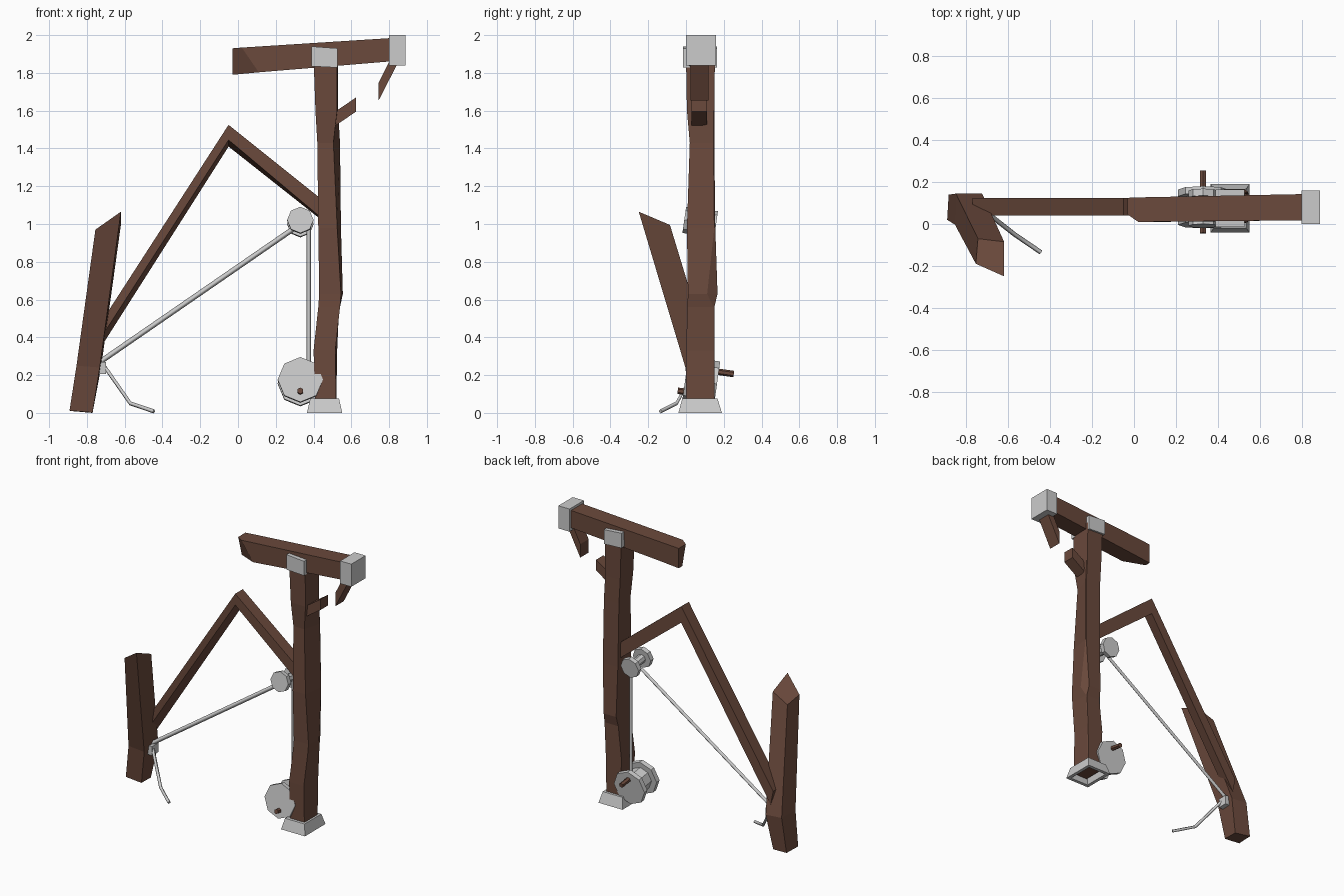
import bpy, bmesh, math
from mathutils import Vector

if "Cube" in bpy.data.objects:
    bpy.data.objects.remove(bpy.data.objects["Cube"])

wood = bpy.data.materials.new("dark_wood")
wood.diffuse_color = (0.145, 0.067, 0.045, 1)
wood.use_nodes = True
wood.node_tree.nodes["Principled BSDF"].inputs["Base Color"].default_value = wood.diffuse_color


def finish(name, bm, mat=None):
    bmesh.ops.recalc_face_normals(bm, faces=bm.faces)
    me = bpy.data.meshes.new(name)
    bm.to_mesh(me)
    bm.free()
    ob = bpy.data.objects.new(name, me)
    bpy.context.collection.objects.link(ob)
    if mat:
        me.materials.append(mat)
    return ob


def loft(name, rings, mat=wood):
    """Skin a closed solid through rings of equal point count."""
    bm = bmesh.new()
    vs = [[bm.verts.new(p) for p in r] for r in rings]
    n = len(rings[0])
    for a, b in zip(vs, vs[1:]):
        for i in range(n):
            j = (i + 1) % n
            bm.faces.new((a[i], a[j], b[j], b[i]))
    bm.faces.new(vs[0])
    bm.faces.new(vs[-1])
    return finish(name, bm, mat)


def rect(x0, x1, y0, y1, z):
    return [(x0, y0, z), (x1, y0, z), (x1, y1, z), (x0, y1, z)]


def box(name, x0, x1, y0, y1, z0, z1, mat=None):
    return loft(name, [rect(x0, x1, y0, y1, z0), rect(x0, x1, y0, y1, z1)], mat)


def plank(name, profile, y0, y1):
    """Extrude an xz outline along y."""
    return loft(name, [[(x, y, z) for x, z in profile] for y in (y0, y1)])


def rod(name, a, b, r, sides=8, mat=None):
    a, b = Vector(a), Vector(b)
    d = b - a
    bm = bmesh.new()
    bmesh.ops.create_cone(bm, cap_ends=True, segments=sides, radius1=r, radius2=r, depth=d.length)
    ob = finish(name, bm, mat)
    ob.location = (a + b) / 2
    ob.rotation_euler = d.to_track_quat('Z', 'Y').to_euler()
    return ob


def rope(name, pts, r=0.014):
    cu = bpy.data.curves.new(name, 'CURVE')
    cu.dimensions = '3D'
    cu.bevel_depth = r
    cu.bevel_resolution = 0
    cu.use_fill_caps = True
    s = cu.splines.new('POLY')
    s.points.add(len(pts) - 1)
    for p, q in zip(s.points, pts):
        p.co = (*q, 1)
    ob = bpy.data.objects.new(name, cu)
    bpy.context.collection.objects.link(ob)


# Main post: z, left x, front right x, back right x, front y, back y, corner chip
post = [(0.03, 0.41, 0.52, 0.52, 0.0, 0.15, 0.005),
        (0.33, 0.40, 0.515, 0.525, 0.0, 0.15, 0.005),
        (0.56, 0.425, 0.54, 0.535, 0.008, 0.15, 0.005),
        (0.63, 0.43, 0.545, 0.555, 0.01, 0.167, 0.055),
        (0.98, 0.425, 0.525, 0.545, 0.005, 0.155, 0.005),
        (1.43, 0.42, 0.505, 0.54, 0.02, 0.15, 0.005),
        (1.60, 0.41, 0.525, 0.53, 0.005, 0.15, 0.005),
        (1.88, 0.40, 0.525, 0.53, 0.0, 0.153, 0.005)]
loft("main_post", [[(xl, yf, z), (xf, yf, z), (xb, yb - c, z), (xb - c * 0.5, yb, z), (xl, yb, z)]
                   for z, xl, xf, xb, yf, yb, c in post])

# Hollow foot under the post
foot = bmesh.new()
lo = [foot.verts.new(p) for p in rect(0.365, 0.552, -0.04, 0.19, 0)]
hi = [foot.verts.new(p) for p in rect(0.382, 0.535, -0.02, 0.167, 0.075)]
li = [foot.verts.new(p) for p in rect(0.388, 0.529, -0.017, 0.167, 0)]
ui = [foot.verts.new(p) for p in rect(0.40, 0.517, 0.0, 0.147, 0.06)]
for a, b in ((hi, lo), (lo, li), (li, ui)):
    for i in range(4):
        j = (i + 1) % 4
        foot.faces.new((a[i], a[j], b[j], b[i]))
foot.faces.new(hi)
foot.faces.new(ui)
finish("post_foot", foot)

# Top beam with a splintered left end, end cap and side plates
loft("top_beam", [
    [(-0.03, 0.045, 1.93), (-0.03, 0.085, 1.79), (-0.03, 0.125, 1.79), (-0.03, 0.125, 1.93)],
    [(0.02, 0.01, 1.934), (0.11, 0.01, 1.803), (0.11, 0.127, 1.803), (0.02, 0.127, 1.934)],
    [(0.82, 0.018, 1.985), (0.82, 0.018, 1.862), (0.82, 0.143, 1.862), (0.82, 0.143, 1.985)]])
box("beam_end_cap", 0.80, 0.887, 0.0, 0.16, 1.84, 2.0)
for side, y0, y1 in (("front", -0.015, 0.02), ("back", 0.13, 0.165)):
    plank("beam_plate_" + side, [(0.39, 1.835), (0.527, 1.828), (0.527, 1.93), (0.39, 1.94)],
          y0, y1).data.materials.clear()

# Two stubs of the broken brace
plank("brace_stub_lower", [(0.50, 1.51), (0.625, 1.595), (0.625, 1.67), (0.50, 1.585)], 0.028, 0.112)
plank("brace_stub_upper", [(0.745, 1.655), (0.85, 1.86), (0.805, 1.87), (0.745, 1.75)], 0.025, 0.118)

# Bent arm from the leaning stake to the main post
loft("bent_arm", [
    [(-0.77, 0.04, 0.41), (-0.75, 0.04, 0.36), (-0.75, 0.125, 0.31), (-0.77, 0.125, 0.41)],
    [(-0.05, 0.04, 1.525), (-0.05, 0.04, 1.445), (-0.05, 0.125, 1.41), (-0.05, 0.125, 1.525)],
    [(0.45, 0.04, 1.125), (0.45, 0.04, 1.025), (0.45, 0.125, 1.015), (0.45, 0.125, 1.125)]])

# Leaning stake with a slanted top
loft("leaning_stake", [
    [(-0.892, 0.02, 0.012), (-0.77, 0.02, 0.002), (-0.77, 0.125, 0.0), (-0.885, 0.14, 0.01)],
    [(-0.855, -0.003, 0.25), (-0.732, -0.003, 0.24), (-0.725, 0.145, 0.24), (-0.85, 0.145, 0.25)],
    [(-0.755, -0.19, 0.97), (-0.62, -0.25, 1.065), (-0.62, -0.085, 0.995), (-0.745, -0.07, 0.94)]])

# Spools: two flanges on a core, axis dipping slightly to the back
axis = Vector((0, 1, -0.14)).normalized()


def spool(name, c, r, core):
    c = Vector(c)
    for side, s in (("front", -1), ("back", 1)):
        rod(f"{name}_flange_{side}", c + axis * s * 0.052, c + axis * s * 0.085, r)
    rod(name + "_core", c - axis * 0.07, c + axis * 0.07, core)


spool("pulley", (0.33, 0.075, 1.01), 0.07, 0.03)
spool("winch", (0.33, 0.08, 0.165), 0.12, 0.08)

# Crank handles on opposite sides of the winch
for side, s, length in (("front", -1, 0.125), ("back", 1, 0.175)):
    c = Vector((0.33, 0.08, 0.165 + s * 0.065))
    rod("handle_" + side, c + axis * s * 0.07, c + axis * s * length, 0.017, 6, wood)

# Ropes and the knot on the stake
rope("rope_long", [(-0.73, 0.08, 0.27), (0.33, 0.08, 1.0)])
rope("rope_drop", [(0.375, 0.08, 1.01), (0.375, 0.08, 0.2)], 0.012)
rope("rope_tail", [(-0.71, 0.06, 0.25), (-0.57, -0.05, 0.05), (-0.445, -0.135, 0.008)], 0.011)
box("rope_knot", -0.75, -0.70, 0.04, 0.11, 0.205, 0.27)
